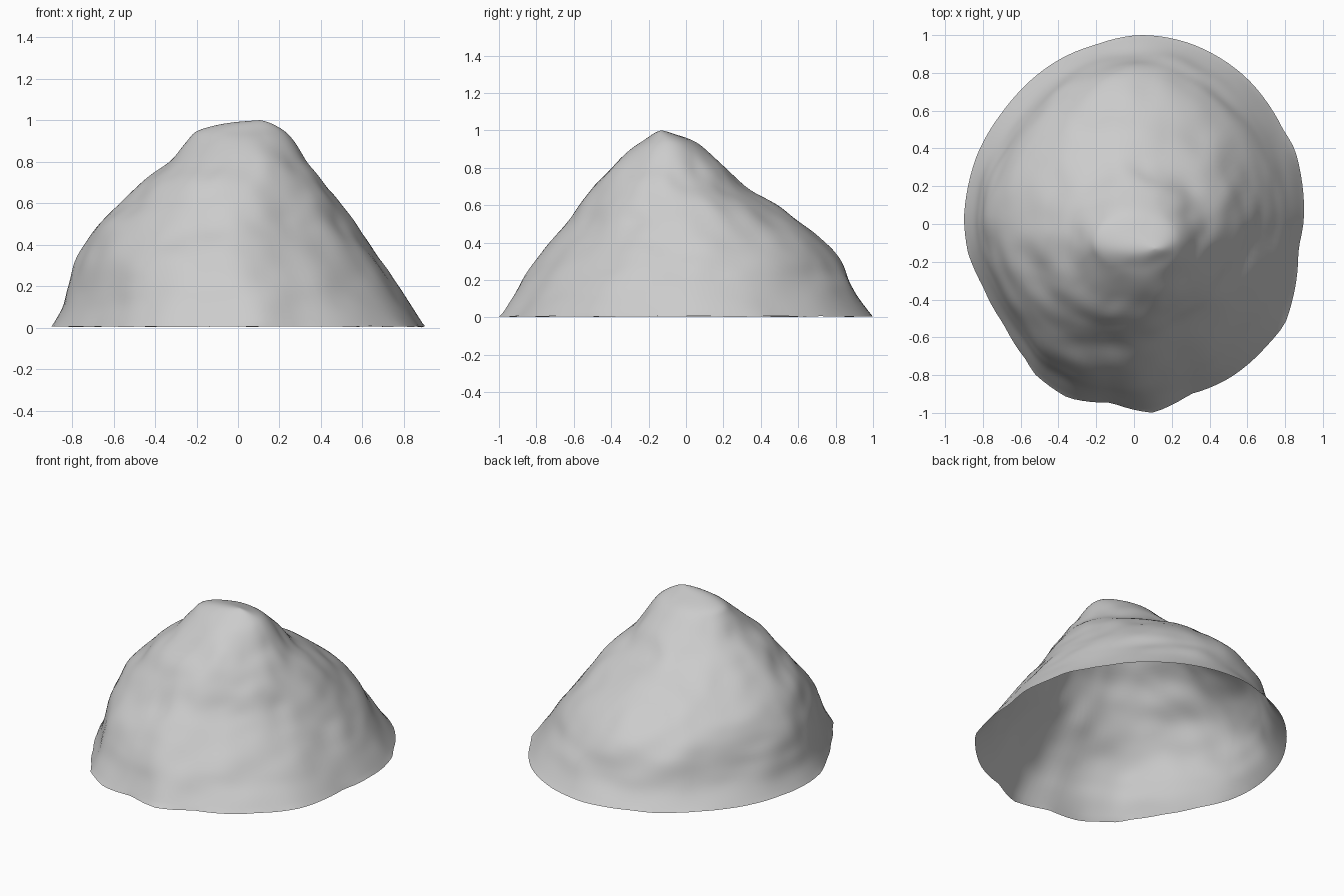
import bpy, bmesh, math
from mathutils import Vector, noise

if "Cube" in bpy.data.objects:
    bpy.data.objects.remove(bpy.data.objects["Cube"])

# Contours of the mound: height, x min, x max, y min, y max
LEVELS = [
    (0.005, -0.90, 0.90, -1.00, 1.00),
    (0.10, -0.85, 0.84, -0.94, 0.93),
    (0.20, -0.82, 0.775, -0.885, 0.88),
    (0.30, -0.79, 0.71, -0.82, 0.835),
    (0.40, -0.745, 0.645, -0.735, 0.75),
    (0.50, -0.685, 0.575, -0.645, 0.625),
    (0.60, -0.56, 0.50, -0.57, 0.48),
    (0.70, -0.455, 0.415, -0.49, 0.31),
    (0.80, -0.335, 0.335, -0.395, 0.205),
    (0.90, -0.245, 0.27, -0.29, 0.10),
    (0.95, -0.195, 0.225, -0.22, 0.025),
    (0.985, -0.06, 0.16, -0.17, -0.075),
    (1.00, 0.10, 0.11, -0.135, -0.125),
]
# Irregular foot outline seen from above, anticlockwise
FOOT = [(0.90, 0.03), (0.85, 0.40), (0.79, 0.50), (0.60, 0.77), (0.30, 0.955),
        (0.02, 1.0), (-0.20, 0.95), (-0.38, 0.88), (-0.60, 0.71), (-0.70, 0.59),
        (-0.83, 0.37), (-0.90, 0.03), (-0.88, -0.15), (-0.80, -0.33),
        (-0.69, -0.53), (-0.57, -0.72), (-0.53, -0.79), (-0.35, -0.92),
        (-0.12, -0.945), (0.10, -1.0), (0.30, -0.90), (0.50, -0.82),
        (0.70, -0.65), (0.80, -0.53), (0.86, -0.30), (0.87, -0.13)]
SEGS, STEPS = 120, 5


def foot_factor(t):
    """Ratio of the foot outline to a plain ellipse at ellipse angle t."""
    pts = sorted((math.atan2(y, x / 0.9) % math.tau, math.hypot(x / 0.9, y)) for x, y in FOOT)
    pts = [(pts[-1][0] - math.tau, pts[-1][1])] + pts + [(pts[0][0] + math.tau, pts[0][1])]
    for (a, r), (b, s) in zip(pts, pts[1:]):
        if a <= t <= b:
            return r + (s - r) * (t - a) / max(b - a, 1e-6)
    return 1.0


def spline(i, f):
    """Catmull-Rom blend of the contours."""
    p = [LEVELS[min(max(i + k, 0), len(LEVELS) - 1)] for k in (-1, 0, 1, 2)]
    return [0.5 * (2 * b + (c - a) * f + (2 * a - 5 * b + 4 * c - d) * f * f
                   + (3 * b - a - 3 * c + d) * f ** 3) for a, b, c, d in zip(*p)]


# Rocky mound: open shell lofted through the contours
rows = [spline(i, k / STEPS) for i in range(len(LEVELS) - 1) for k in range(STEPS)]
factors = [foot_factor(math.tau * j / SEGS) for j in range(SEGS)]
bm = bmesh.new()
rings = []
for z, x0, x1, y0, y1 in rows:
    ring = []
    for j in range(SEGS):
        t = math.tau * j / SEGS
        k = 1 + (factors[j] - 1) * max(0, 1 - z * 1.5)
        # Straighter slopes on the back-left and front-right flanks
        if z < 0.75:
            k -= 0.05 * max(0, -math.sin(2 * t)) * math.sin(math.pi * z / 0.75)
        c, s = math.cos(t), math.sin(t)
        p = Vector(((x0 + x1) / 2 + (x1 - x0) / 2 * k * c,
                    (y0 + y1) / 2 + (y1 - y0) / 2 * k * s, z))
        # Weathered lumps, fading out at the rim and the summit
        fade = min(1, z * 6) * min(1, (1 - z) * 5)
        lump = 0.012 * noise.noise(p * 3.5) + 0.013 * noise.noise(p * 7 + Vector((5, 2, 9)))
        lump -= 0.010 * max(0, noise.noise(p * 11 + Vector((1, 7, 3))))
        p += Vector((c, s, 0.6)).normalized() * lump * fade
        if z < 0.01:
            p.z = 0.005 + 0.005 * noise.noise(p * 6)
        ring.append(bm.verts.new(p))
    rings.append(ring)
for a, b in zip(rings, rings[1:]):
    for j in range(SEGS):
        n = (j + 1) % SEGS
        bm.faces.new((a[j], a[n], b[n], b[j]))
top = bm.verts.new((0.105, -0.13, 1.0))
for j in range(SEGS):
    bm.faces.new((rings[-1][j], rings[-1][(j + 1) % SEGS], top))

# Soften everything except the rim
inner = [v for r in rings[1:] for v in r]
for _ in range(4):
    bmesh.ops.smooth_vert(bm, verts=inner, factor=0.5,
                          use_axis_x=True, use_axis_y=True, use_axis_z=True)
for f in bm.faces:
    f.smooth = True
mesh = bpy.data.meshes.new("rock_mound")
bm.to_mesh(mesh)
bm.free()
bpy.context.collection.objects.link(bpy.data.objects.new("rock_mound", mesh))
